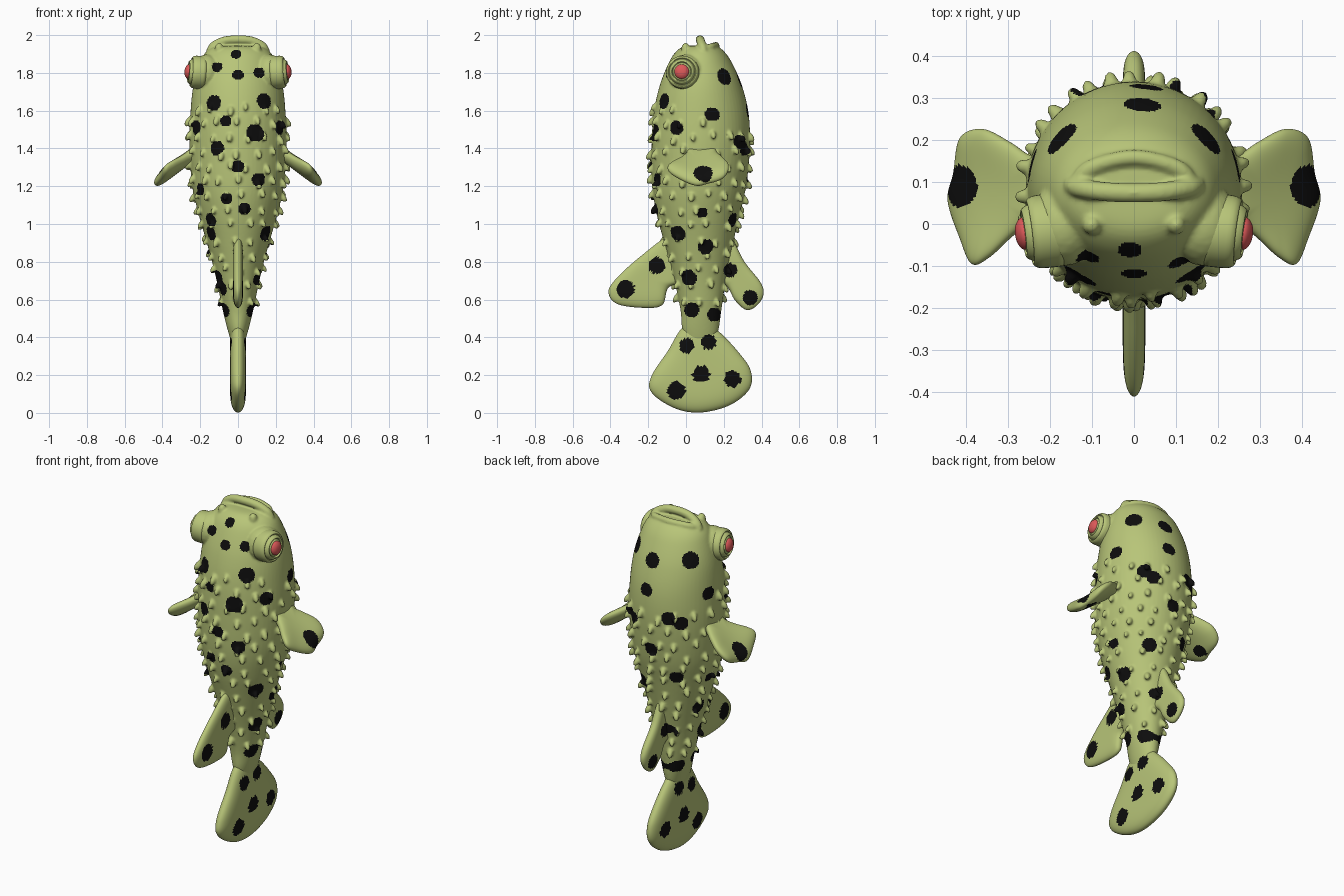
import bpy, bmesh, random
from math import sin, cos, pi, sqrt, acos, asin
from mathutils import Vector, Matrix

if "Cube" in bpy.data.objects:
    bpy.data.objects.remove(bpy.data.objects["Cube"])

random.seed(4)


def material(name, col):
    m = bpy.data.materials.new(name)
    m.diffuse_color = (*col, 1)
    m.use_nodes = True
    m.node_tree.nodes["Principled BSDF"].inputs["Base Color"].default_value = m.diffuse_color
    return m


GREEN = material("skin_green", (0.48, 0.56, 0.19))
BLACK = material("spot_black", (0.004, 0.004, 0.004))
RED = material("iris_red", (0.72, 0.10, 0.10))


def spline(pts, per, closed=False):
    """Catmull-Rom through points of any dimension."""
    n, out = len(pts), []
    get = (lambda i: pts[i % n]) if closed else (lambda i: pts[max(0, min(n - 1, i))])
    for i in range(n if closed else n - 1):
        p0, p1, p2, p3 = get(i - 1), get(i), get(i + 1), get(i + 2)
        for k in range(per):
            t = k / per
            out.append([0.5 * (2 * b + (c - a) * t + (2 * a - 5 * b + 4 * c - d) * t * t
                               + (3 * b - a - 3 * c + d) * t ** 3)
                        for a, b, c, d in zip(p0, p1, p2, p3)])
    if not closed:
        out.append(list(pts[-1]))
    return out


def finish(bm, name, *mats):
    bmesh.ops.recalc_face_normals(bm, faces=bm.faces)
    me = bpy.data.meshes.new(name)
    bm.to_mesh(me)
    bm.free()
    ob = bpy.data.objects.new(name, me)
    bpy.context.collection.objects.link(ob)
    for m in mats:
        me.materials.append(m)
    for p in me.polygons:
        p.use_smooth = True
    return ob


def skin(bm, rings, caps=True):
    """Bridge a list of vertex rings."""
    for r0, r1 in zip(rings, rings[1:]):
        n = len(r0)
        for i in range(n):
            j = (i + 1) % n
            bm.faces.new((r0[i], r0[j], r1[j], r1[i]))
    if caps:
        bm.faces.new(rings[0])
        bm.faces.new(rings[-1])


def blob(bm, centre, radii, rot=None, sub=2):
    m = Matrix.Translation(centre) @ (rot or Matrix()) @ Matrix.Diagonal((*radii, 1))
    bmesh.ops.create_icosphere(bm, subdivisions=sub, radius=1, matrix=m)


# Body sections: z, half width, front y, back y
SECTIONS = spline([
    (.34, .025, .01, .14), (.44, .055, -.02, .172), (.55, .082, -.03, .188),
    (.73, .12, -.068, .215), (.9, .165, -.115, .25), (1.05, .208, -.155, .283),
    (1.2, .242, -.178, .318), (1.4, .257, -.182, .338), (1.58, .252, -.172, .332),
    (1.73, .237, -.14, .297), (1.85, .203, -.093, .245), (1.91, .17, -.055, .205),
    (1.94, .12, -.01, .165), (1.945, .04, .06, .12)], 8)


def section(z):
    for s, e in zip(SECTIONS, SECTIONS[1:]):
        if s[0] <= z <= e[0]:
            f = (z - s[0]) / (e[0] - s[0] + 1e-9)
            _, a, y0, y1 = [u + (v - u) * f for u, v in zip(s, e)]
            return a, (y0 + y1) / 2, (y1 - y0) / 2
    return .03, .08, .06


def surf(z, t):
    a, cy, b = section(z)
    p = Vector((a * cos(t), cy + b * sin(t), z))
    return p, Vector((cos(t) / a, sin(t) / b, 0)).normalized()


bm = bmesh.new()
rings = []
for z, a, y0, y1 in SECTIONS:
    rings.append([bm.verts.new((a * cos(t), (y0 + y1) / 2 + (y1 - y0) / 2 * sin(t), z))
                  for t in (2 * pi * i / 64 for i in range(64))])
skin(bm, rings)

# Drooping skin bumps in staggered rows
z, row = .6, 0
while z < 1.68:
    a, cy, b = section(z)
    n = max(6, round(pi * (a + b) / .1))
    for i in range(n):
        t = 2 * pi * (i + .5 * (row % 2) + random.uniform(-.15, .15)) / n
        zz = z + random.uniform(-.018, .018)
        if zz > 1.56 - .08 * sin(t):
            continue
        p, nor = surf(zz, t)
        axis = (nor * .6 + Vector((0, 0, -.8))).normalized()
        s = random.uniform(.8, 1.1)
        blob(bm, p + nor * .006, (.0165 * s, .0165 * s, .034 * s),
             axis.to_track_quat('Z', 'Y').to_matrix().to_4x4())
    z += .078
    row += 1

# Lips, swept with overlapping balls
for path, r in (([(-.145, .092, 1.915), (-.125, .085, 1.945), (-.07, .077, 1.97), (0, .074, 1.976),
                  (.07, .077, 1.97), (.125, .085, 1.945), (.145, .092, 1.915)], .024),
                ([(-.135, .1, 1.925), (-.1, .135, 1.938), (0, .158, 1.945),
                  (.1, .135, 1.938), (.135, .1, 1.925)], .02)):
    for p in spline(path, 9):
        blob(bm, p, (r, r, r))
# Nostrils and eye mounds
for sx in (-1, 1):
    blob(bm, (sx * .1, -.002, 1.925), (.024, .024, .036))
    blob(bm, (sx * .165, 0, 1.8), (.085, .1, .098), sub=3)

# Fuse into one skin
body = finish(bm, "body", GREEN, BLACK)
mod = body.modifiers.new("fuse", 'REMESH')
mod.mode, mod.voxel_size, mod.use_smooth_shade = 'VOXEL', .0068, True
mod = body.modifiers.new("soften", 'SMOOTH')
mod.factor, mod.iterations = .5, 3
me = bpy.data.meshes.new_from_object(body.evaluated_get(bpy.context.evaluated_depsgraph_get()))
body.modifiers.clear()
body.data = me
me.materials.clear()
for m in (GREEN, BLACK):
    me.materials.append(m)


def fin(name, outline, thick, place, rows=22):
    """Pillow-shaped fin from a closed outline."""
    edge = spline(outline, 10, True)
    cu, cv = (sum(p[k] for p in edge) / len(edge) for k in (0, 1))
    bm = bmesh.new()
    rings = []
    for k in range(-rows + 1, rows):
        s = cos(pi / 2 * k / rows)
        h = thick * sqrt(max(0, 1 - s ** 5)) * (1 if k > 0 else -1)
        rings.append([bm.verts.new(place(cu + (u - cu) * s, cv + (v - cv) * s, h)) for u, v in edge])
    skin(bm, rings)
    return finish(bm, name, GREEN, BLACK)


upright = lambda u, v, h: (h, u, v)
parts = [body]
parts.append(fin("tail_fin", [
    (-.02, .45), (-.095, .33), (-.185, .19), (-.18, .105), (-.06, .025), (.075, .002), (.23, .04),
    (.335, .125), (.342, .225), (.275, .325), (.175, .43), (.08, .5)], .043, upright))
parts.append(fin("dorsal_fin", [
    (-.08, .94), (-.245, .825), (-.375, .705), (-.41, .635), (-.36, .575), (-.215, .556),
    (-.125, .572), (-.095, .66), (-.02, .71), (-.02, .86)], .027, upright))
parts.append(fin("anal_fin", [
    (.225, .94), (.31, .8), (.395, .69), (.41, .625), (.375, .568), (.32, .545), (.26, .595),
    (.215, .67), (.13, .72), (.13, .88)], .027, upright))
for sx, side in ((1, "right"), (-1, "left")):
    parts.append(fin("pectoral_fin_" + side, [
        (.2, .15), (.25, .165), (.295, .195), (.36, .226), (.414, .205), (.43, .12), (.443, .055),
        (.414, -.035), (.386, -.095), (.345, -.08), (.29, -.03), (.25, .0), (.2, .02)], .034,
        lambda u, v, h: (sx * (u + h * .2), v, 1.345 - .75 * (u - .27) + h + 1.2 * (v - .07) ** 2)))

    # Eye: turned rings with a red iris
    frame = Matrix.Translation((sx * .238, -.02, 1.805)) @ \
        Vector((sx, -.12, .08)).to_track_quat('Z', 'Y').to_matrix().to_4x4()
    for name, prof, mat in (
            ("eye_ring_", [(.088, -.06), (.087, -.01), (.081, .006), (.074, .01), (.069, .004),
                           (.065, .014), (.058, .024), (.052, .024), (.048, .016), (.042, .024),
                           (.02, .026)], GREEN),
            ("iris_", [(.039, .01), (.038, .028), (.03, .037), (.018, .043), (.004, .045)], RED)):
        bm = bmesh.new()
        skin(bm, [[bm.verts.new(frame @ Vector((r * cos(2 * pi * i / 40), r * sin(2 * pi * i / 40), h)))
                   for i in range(40)] for r, h in spline(prof, 3)])
        finish(bm, name + side, mat)

# Spots: front and belly (x, z, r), flanks (y, z, r), fins (y, z, r)
FRONT = [(-.01, 1.9, .025), (-.11, 1.83, .026), (0, 1.79, .026), (.11, 1.8, .026), (-.13, 1.64, .04),
         (.14, 1.65, .04), (-.065, 1.545, .027), (.09, 1.48, .045), (-.11, 1.4, .036), (0, 1.305, .03),
         (.11, 1.235, .035), (-.06, 1.135, .028), (.035, 1.08, .03), (-.145, 1.02, .035),
         (.15, .95, .038), (-.2, 1.185, .03), (.1, .71, .03), (-.085, .66, .035)]
BELLY = [(.02, 1.76, .04), (.03, 1.6, .035), (-.11, 1.46, .038), (.12, 1.4, .036), (0, 1.26, .036),
         (-.12, 1.1, .034), (.1, 1.02, .036)]
FLANK = [(.205, 1.78, .043), (.14, 1.58, .036), (-.05, 1.51, .036), (.28, 1.435, .036),
         (.085, 1.06, .026), (-.05, .95, .036), (.105, .88, .038), (.015, .715, .04)]
FINS = [(-.155, .78, .044), (.235, .755, .037), (-.32, .655, .048), (.34, .61, .04), (.03, .545, .04),
        (.15, .52, .037), (.005, .355, .04), (.12, .375, .04), (.08, .205, .046), (.245, .18, .045),
        (-.05, .12, .048)]
clamp = lambda v: max(-1, min(1, v))
spots = [(Vector((sx * .4, .09, 1.26)), .05) for sx in (-1, 1)]
for sign, group in ((-1, FRONT), (1, BELLY)):
    spots += [(surf(z, sign * acos(clamp(x / section(z)[0])))[0], r) for x, z, r in group]
for y, z, r in FLANK:
    a, cy, b = section(z)
    t = asin(clamp((y - cy) / b))
    spots += [(surf(z, t)[0], r), (surf(z, pi - t)[0], r)]

for ob in parts:
    for p in ob.data.polygons:
        c = p.center
        hit = any(abs(c.z - s.z) < r and (c - s).length < r + .004 for s, r in spots)
        if not hit and c.z < .85:
            hit = any((c.y - y) ** 2 + (c.z - z) ** 2 < r * r for y, z, r in FINS)
        p.material_index = int(hit)
